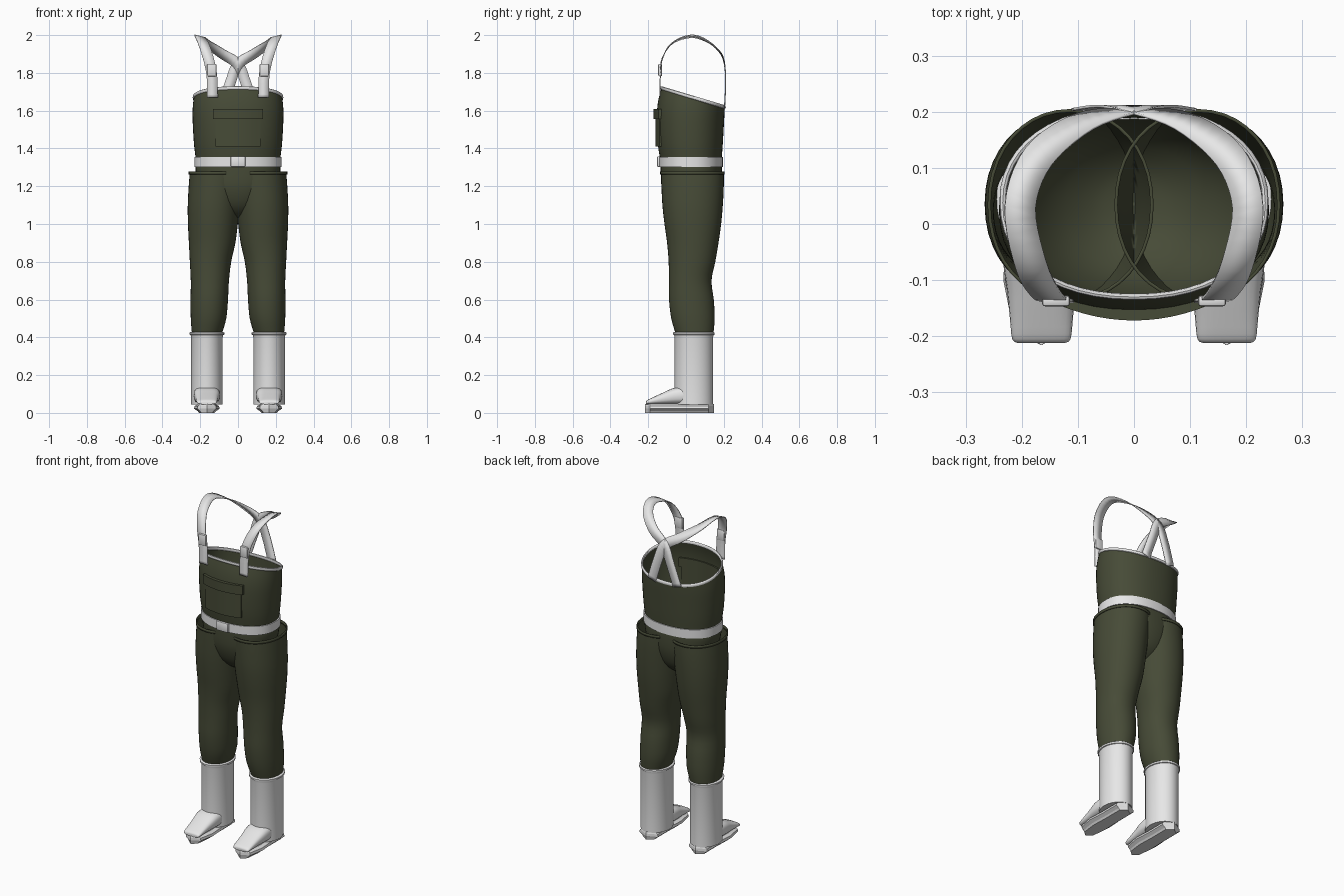
import bpy, bmesh, math
from mathutils import Vector as V

if "Cube" in bpy.data.objects:
    bpy.data.objects.remove(bpy.data.objects["Cube"])

def mat(name, c):
    m = bpy.data.materials.new(name)
    m.diffuse_color = (*c, 1)
    m.use_nodes = True
    m.node_tree.nodes["Principled BSDF"].inputs["Base Color"].default_value = m.diffuse_color
    return m

OLIVE = mat("olive fabric", (0.062, 0.070, 0.038))
GREY = mat("light grey", (0.8, 0.8, 0.8))

def finish(name, bm, m, mirror=False, thick=0, angle=40):
    bmesh.ops.recalc_face_normals(bm, faces=bm.faces)
    me = bpy.data.meshes.new(name)
    bm.to_mesh(me)
    bm.free()
    me.materials.append(m)
    ob = bpy.data.objects.new(name, me)
    bpy.context.collection.objects.link(ob)
    bpy.context.view_layer.objects.active = ob
    ob.select_set(True)
    bpy.ops.object.shade_smooth_by_angle(angle=math.radians(angle))
    ob.select_set(False)
    if thick:
        s = ob.modifiers.new("thickness", 'SOLIDIFY')
        s.thickness, s.offset = thick, 0
    if mirror:
        ob.modifiers.new("mirror", 'MIRROR')
    return ob

def loft(rings, cap0=False, cap1=False, closed=True):
    bm = bmesh.new()
    vs = [[bm.verts.new(p) for p in r] for r in rings]
    n = len(vs[0])
    for a, b in zip(vs, vs[1:]):
        for i in range(n if closed else n - 1):
            j = (i + 1) % n
            bm.faces.new((a[i], a[j], b[j], b[i]))
    if cap0: bm.faces.new(vs[0])
    if cap1: bm.faces.new(vs[-1])
    return bm

def spline(rows, sub):
    """Catmull-Rom through rows of numbers."""
    out, n = [], len(rows)
    for i in range(n - 1):
        a, b, c, d = (rows[max(0, min(n - 1, i + k))] for k in (-1, 0, 1, 2))
        for s in range(sub):
            t = s / sub
            out.append([0.5 * (2*q + (r-p)*t + (2*p-5*q+4*r-u)*t*t + (3*q-p-3*r+u)*t**3)
                        for p, q, r, u in zip(a, b, c, d)])
    return out + [list(rows[-1])]

def oval(x0, x1, y0, y1, z, n=48, e=2.2):
    pts = []
    for i in range(n):
        a = 2 * math.pi * i / n
        c, s = math.cos(a), math.sin(a)
        pts.append(V(((x0+x1)/2 + (x1-x0)/2 * math.copysign(abs(c)**(2/e), c),
                      (y0+y1)/2 + (y1-y0)/2 * math.copysign(abs(s)**(2/e), s), z)))
    return pts

def box(name, c, size, bevel, mirror=False):
    bm = bmesh.new()
    bmesh.ops.create_cube(bm, size=1)
    for v in bm.verts:
        v.co = V([v.co[k] * size[k] + c[k] for k in range(3)])
    bmesh.ops.bevel(bm, geom=bm.edges[:], offset=bevel, segments=2, affect='EDGES', profile=0.5)
    return finish(name, bm, GREY, mirror)

# bib and seat: z, half width, front, back, slant of the ring
prof = [(1.03, .02, .01, .05, 0), (1.045, .075, -.04, .10, 0), (1.10, .145, -.095, .155, 0),
        (1.19, .20, -.128, .185, 0), (1.28, .224, -.134, .19, 0), (1.33, .222, -.135, .188, 0),
        (1.42, .233, -.15, .194, .05), (1.54, .24, -.155, .2, .15), (1.61, .24, -.147, .203, .24),
        (1.67, .234, -.13, .205, .3)]
rings = []
for z, hw, f, b, k in spline(prof, 3):
    r = oval(-hw, hw, f, b, z)
    for p in r:
        p.z -= k * (p.y - .035)
    rings.append(r)
finish("bib_and_seat", loft(rings, cap0=True), OLIVE)

# rim binding around the slanted top edge
top = rings[-1]
cen = V((0, .035, 1.67))
rim = []
for p in top:
    d = (p - cen).normalized()
    rim.append([p + d * .006 * math.cos(a) + V((0, 0, .01 * math.sin(a)))
                for a in [math.pi * k / 4 for k in range(8)]])
finish("rim_binding", loft(rim + [rim[0]]), GREY)

# trouser legs: z, inner x, outer x, front, back
leg = [(.42, .085, .244, -.055, .145), (.50, .062, .25, -.078, .152), (.60, .053, .251, -.09, .147),
       (.70, .048, .25, -.09, .135), (.80, .036, .255, -.092, .155), (.90, .014, .26, -.10, .172),
       (1.0, .001, .265, -.114, .186), (1.1, -.01, .266, -.125, .195), (1.2, -.022, .261, -.13, .2),
       (1.275, -.03, .255, -.132, .2)]
finish("trouser_leg", loft([oval(a, b, f, k, z, 40, 2.1) for z, a, b, f, k in spline(leg, 3)]),
       OLIVE, True)
finish("leg_top_hem", loft([oval(-.032, .258, -.134, .202, z, 40, 2.1) for z in (1.262, 1.278)]),
       OLIVE, True, .006)

# belt and buckle
belt = [(1.303, 0), (1.303, .008), (1.356, .008), (1.356, 0)]
finish("belt", loft([oval(-.223-o, .223+o, -.135-o, .187+o, z) for z, o in belt]), GREY)
box("belt_buckle", (0, -.145, 1.33), (.078, .016, .056), .006)

# chest pocket and flap, curved to follow the bib
def pocket(name, hw, z0, z1, depth, y):
    rows = []
    for i in range(13):
        x = hw * (i / 6 - 1)
        yy = y + .026 * (x / .13) ** 2
        rows.append([V((x, yy, z0)), V((x, yy - depth, z0)), V((x, yy - depth, z1)), V((x, yy, z1))])
    finish(name, loft(rows, True, True), OLIVE)
pocket("chest_pocket", .118, 1.41, 1.57, .014, -.148)
pocket("pocket_flap", .132, 1.555, 1.61, .026, -.146)

# shoulder straps: position and facing direction, crossing at the back
path = [(.135, -.138, 1.67, 0, -1, 0), (.138, -.136, 1.78, 0, -1, 0), (.155, -.127, 1.87, 0, -1, .15),
        (.183, -.075, 1.955, -.1, -.7, .7), (.203, .03, 1.994, -.25, 0, 1),
        (.17, .12, 1.962, -.1, .45, .9), (.09, .182, 1.905, .1, .8, .6),
        (0, .204, 1.845, 0, 1, .1), (-.04, .21, 1.75, 0, 1, 0), (-.085, .204, 1.615, 0, 1, 0)]
fine = spline(path, 5)
rows = []
for i, r in enumerate(fine):
    t = V(fine[min(i+1, len(fine)-1)][:3]) - V(fine[max(i-1, 0)][:3])
    w = t.cross(V(r[3:])).normalized() * .028
    rows.append([V(r[:3]) - w, V(r[:3]) + w])
finish("shoulder_strap", loft(rows, closed=False), GREY, True, .005)
box("strap_buckle", (.139, -.137, 1.815), (.05, .02, .066), .006, True)

# boots: shaft with rolled cuff
shaft = [(.045, 0), (.40, 0), (.412, .003), (.414, .008), (.424, .009), (.428, .004), (.428, -.01)]
finish("boot_shaft", loft([oval(.081-o, .248+o, -.06-o, .143+o, z, 40, 2) for z, o in shaft],
                          cap0=True), GREY, True)

# boot toe: y, half width, top height
toe = [(-.212, .042, .058), (-.205, .052, .068), (-.17, .056, .085), (-.12, .061, .108),
       (-.07, .068, .13), (-.02, .07, .139), (.03, .066, .138)]
rows = []
for y, hw, h in spline(toe, 3):
    sec = oval(.165-hw, .165+hw, .045, h, 0, 24, 2.8)
    rows.append([V((p.x, y, p.y)) for p in sec])
finish("boot_toe", loft(rows, True, True), GREY, True)

# bevelled sole with pointed ends
half = [(0, -.216), (.05, -.19), (.068, -.1), (.062, 0), (.062, .12), (0, .147)]
outline = half + [(-x, y) for x, y in half[-2:0:-1]]
levels = [(0, .6), (.01, .72), (.022, 1), (.036, .95), (.047, .7)]
finish("boot_sole", loft([[V((.165 + x * s, y, z)) for x, y in outline] for z, s in levels],
                         True, True), GREY, True, angle=15)
